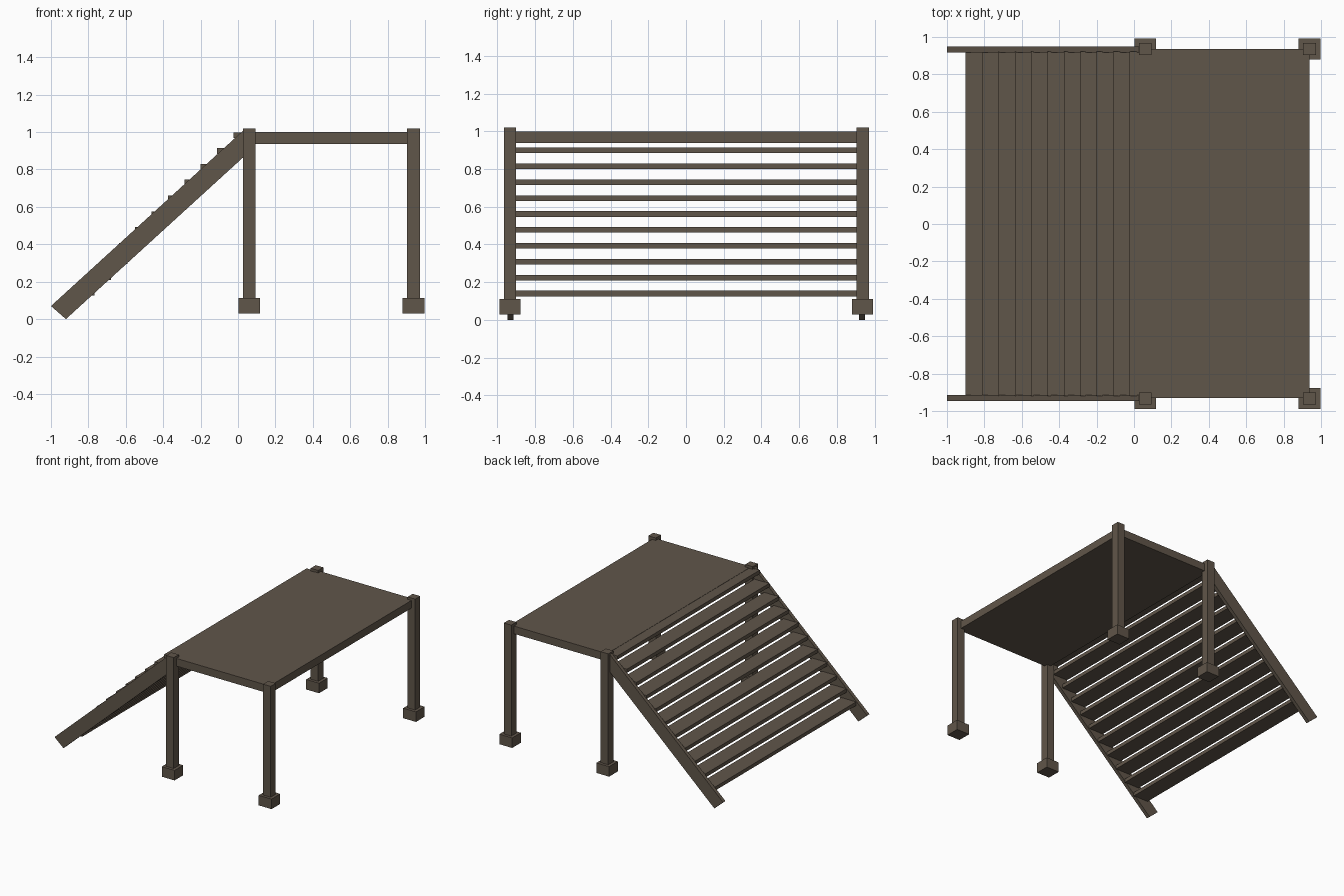
import bpy, bmesh

if "Cube" in bpy.data.objects:
    bpy.data.objects.remove(bpy.data.objects["Cube"])

wood = bpy.data.materials.new("weathered brown wood")
wood.diffuse_color = (0.118, 0.093, 0.068, 1)
wood.use_nodes = True
wood.node_tree.nodes["Principled BSDF"].inputs["Base Color"].default_value = wood.diffuse_color


def finish(name, bm):
    bmesh.ops.recalc_face_normals(bm, faces=bm.faces)
    mesh = bpy.data.meshes.new(name)
    bm.to_mesh(mesh)
    bm.free()
    mesh.materials.append(wood)
    obj = bpy.data.objects.new(name, mesh)
    bpy.context.collection.objects.link(obj)
    return obj


def prism(name, profile, y0, y1):
    """Extrude an x/z profile from y0 to y1."""
    bm = bmesh.new()
    face = bm.faces.new([bm.verts.new((x, y0, z)) for x, z in profile])
    ext = bmesh.ops.extrude_face_region(bm, geom=[face])
    verts = [v for v in ext["geom"] if isinstance(v, bmesh.types.BMVert)]
    bmesh.ops.translate(bm, verts=verts, vec=(0, y1 - y0, 0))
    return finish(name, bm)


def box(name, x0, x1, y0, y1, z0, z1):
    return prism(name, [(x0, z0), (x1, z0), (x1, z1), (x0, z1)], y0, y1)


# Deck platform
box("deck", 0.06, 0.938, -0.93, 0.935, 0.937, 1.0)

# Corner posts with footing blocks
for x, end in ((0.06, "inner"), (0.938, "outer")):
    for y, side in ((-0.933, "front"), (0.936, "back")):
        box(f"{side}_{end}_post", x - 0.034, x + 0.034,
            y - 0.033, y + 0.033, 0.1, 1.02)
        box(f"{side}_{end}_footing", x - 0.058, x + 0.058,
            y - 0.056, y + 0.056, 0.03, 0.112)

# Sloping stair stringers
stringer = [(-1.0, 0.07), (-0.92, 0.0), (0.05, 0.885), (0.05, 1.01), (0.03, 1.01)]
prism("front_stringer", stringer, -0.945, -0.915)
prism("back_stringer", stringer, 0.918, 0.948)

# Stair treads, the top one level with the deck
for i in range(11):
    x = -0.9 + 0.0876 * i
    z = 0.155 + 0.0843 * i
    box(f"tread_{i + 1}", x, x + 0.133, -0.92, 0.922, z - 0.03, z)
